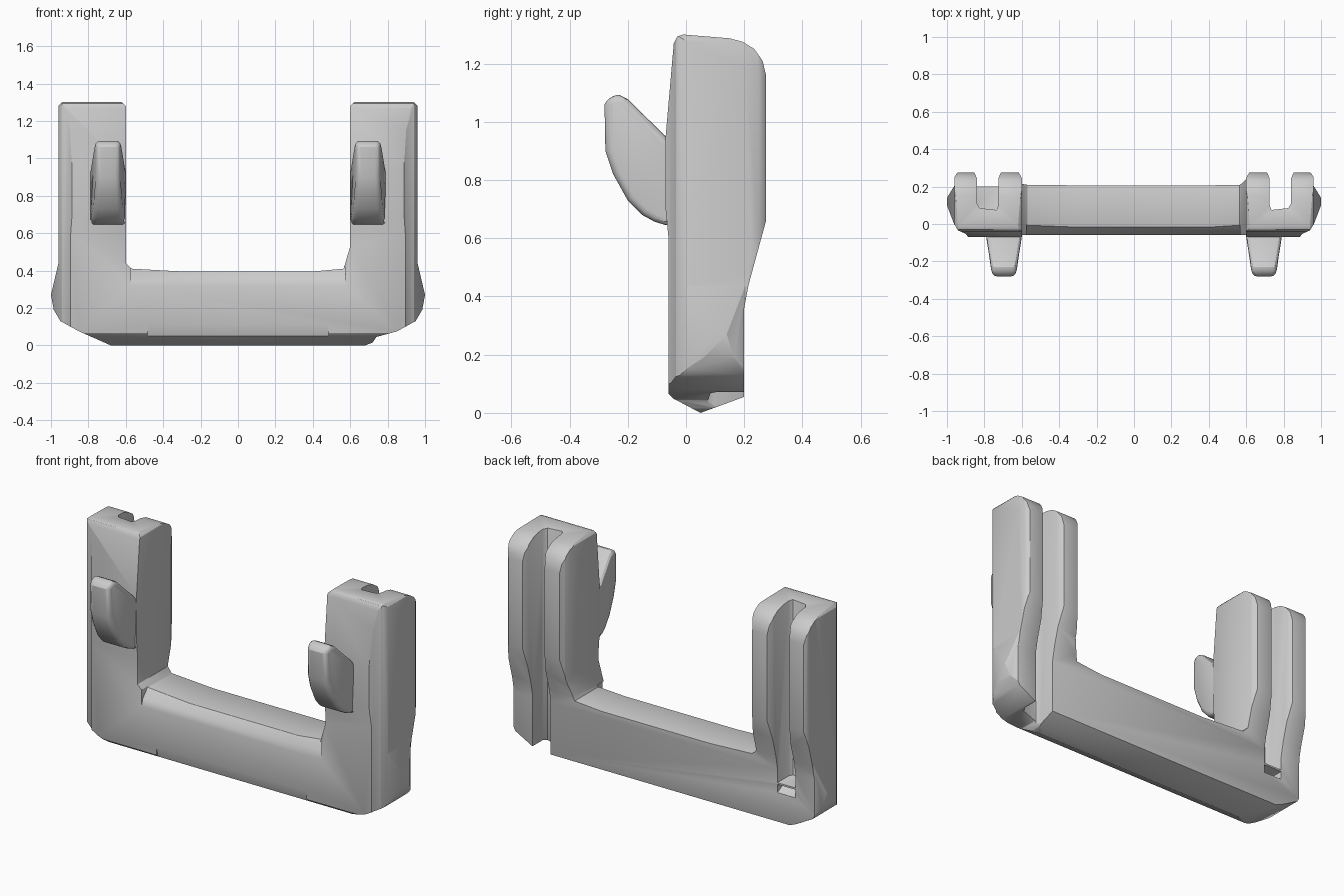
import bpy, bmesh
from mathutils import Vector

if "Cube" in bpy.data.objects:
    bpy.data.objects.remove(bpy.data.objects["Cube"])

grey = bpy.data.materials.new("plain_grey")
grey.diffuse_color = (0.6, 0.6, 0.6, 1)
grey.use_nodes = True
grey.node_tree.nodes["Principled BSDF"].inputs["Base Color"].default_value = grey.diffuse_color


def prism(name, pts, axis, lo, hi):
    """Extrude a 2D outline along one axis; pts hold the other two coordinates in xyz order."""
    bm = bmesh.new()
    def place(p, d):
        c = list(p)
        c.insert(axis, d)
        return bm.verts.new(c)
    a = [place(p, lo) for p in pts]
    b = [place(p, hi) for p in pts]
    bm.faces.new(a)
    bm.faces.new(b[::-1])
    n = len(pts)
    for i in range(n):
        bm.faces.new((a[i], b[i], b[(i + 1) % n], a[(i + 1) % n]))
    bmesh.ops.recalc_face_normals(bm, faces=bm.faces)
    me = bpy.data.meshes.new(name)
    bm.to_mesh(me)
    bm.free()
    ob = bpy.data.objects.new(name, me)
    bpy.context.collection.objects.link(ob)
    me.materials.append(grey)
    return ob


def apply_all(ob):
    bpy.context.view_layer.objects.active = ob
    for m in list(ob.modifiers):
        bpy.ops.object.modifier_apply(modifier=m.name)


def boolean(ob, tool, op):
    m = ob.modifiers.new("cut", 'BOOLEAN')
    m.object, m.operation, m.solver = tool, op, 'EXACT'
    apply_all(ob)
    bpy.data.objects.remove(tool)


def finish(ob, width, segments):
    m = ob.modifiers.new("soft_edges", 'BEVEL')
    m.width, m.segments, m.limit_method, m.angle_limit = width, segments, 'ANGLE', 0.6
    apply_all(ob)
    bpy.ops.object.select_all(action='DESELECT')
    ob.select_set(True)
    bpy.ops.object.shade_smooth_by_angle(angle=0.52)


# U-shaped frame: front outline
frame = prism("frame", [
    (-0.68, 0), (0.68, 0), (0.72, 0.015), (0.74, 0.045), (0.85, 0.075), (0.95, 0.13),
    (0.985, 0.19), (1, 0.27), (0.96, 0.44), (0.96, 1.28), (0.94, 1.3), (0.62, 1.3),
    (0.6, 1.28), (0.6, 0.53), (0.565, 0.41), (0.4, 0.395), (-0.3, 0.395), (-0.57, 0.41),
    (-0.6, 0.44), (-0.6, 1.28), (-0.62, 1.3), (-0.94, 1.3), (-0.96, 1.28), (-0.96, 0.44),
    (-1, 0.27), (-0.985, 0.19), (-0.95, 0.13), (-0.85, 0.075)], 1, -0.1, 0.3)

# side outline of the frame
side = prism("side_shape", [
    (0.05, 0), (0.2, 0.055), (0.2, 0.36), (0.215, 0.44), (0.275, 0.66), (0.275, 1.16),
    (0.263, 1.21), (0.235, 1.25), (0.195, 1.275), (0.15, 1.287), (-0.01, 1.3), (-0.03, 1.293),
    (-0.042, 1.27), (-0.07, 0.95), (-0.07, 0.7), (-0.06, 0.6), (-0.06, 0.065), (-0.045, 0.05)],
    0, -1.2, 1.2)
boolean(frame, side, 'INTERSECT')

# plan outline with chamfered outer corners
half = [(0.88, -0.08), (0.9, -0.052), (0.94, -0.035), (0.962, 0), (1, 0.1), (1, 0.14),
        (0.96, 0.205), (0.96, 0.25), (0.95, 0.268), (0.93, 0.29)]
plan = prism("plan_shape", half + [(-x, y) for x, y in half[::-1]], 2, -0.1, 1.5)
boolean(frame, plan, 'INTERSECT')

# rear channels: one runs out through the bottom, the other stops on a ledge
for s, floor in ((1, -0.1), (-1, 0.28)):
    pts = [(0.735, 0.075), (0.825, 0.085), (0.84, 0.11), (0.84, 0.245), (0.865, 0.3),
           (0.7, 0.3), (0.725, 0.245), (0.725, 0.1)]
    boolean(frame, prism("channel", [(s * x, y) for x, y in pts], 2, floor, 1.5), 'DIFFERENCE')
    edge = [(0.59, 0.23), (0.602, 0.25), (0.612, 0.268), (0.63, 0.3), (0.59, 0.3)]
    boolean(frame, prism("edge", [(s * x, y) for x, y in edge], 2, 0.45, 1.5), 'DIFFERENCE')
# sloping floor of the closed channel
boolean(frame, prism("channel_slope", [(0.11, 0.27), (0.3, 0.27), (0.3, 0.17)], 0, -0.84, -0.725),
        'DIFFERENCE')

# sloped upper and lower front edges of the crossbar
boolean(frame, prism("bar_top_edge", [(-0.1, 0.32), (-0.06, 0.32), (-0.048, 0.36), (-0.02, 0.39),
                                      (0, 0.42), (-0.1, 0.42)], 0, -0.575, 0.575), 'DIFFERENCE')
boolean(frame, prism("bar_low_edge", [(-0.1, 0.11), (-0.06, 0.11), (-0.045, 0.05), (-0.1, 0.03)],
                     0, -0.48, 0.48), 'DIFFERENCE')
finish(frame, 0.008, 2)

# forward hooks, tapering towards the tip
for s, name in ((-1, "left_hook"), (1, "right_hook")):
    hook = prism(name, [
        (-0.04, 0.92), (-0.075, 0.955), (-0.2, 1.078), (-0.23, 1.093), (-0.262, 1.09),
        (-0.28, 1.06), (-0.277, 0.9), (-0.25, 0.82), (-0.2, 0.73), (-0.15, 0.68),
        (-0.11, 0.658), (-0.07, 0.645), (-0.04, 0.645)], 0, -1, 1)
    for v in hook.data.vertices:
        t = min(1, max(0, (-0.07 - v.co.y) / 0.2))
        v.co.x = s * 0.695 + v.co.x * (0.095 - 0.032 * t)
    finish(hook, 0.025, 3)
